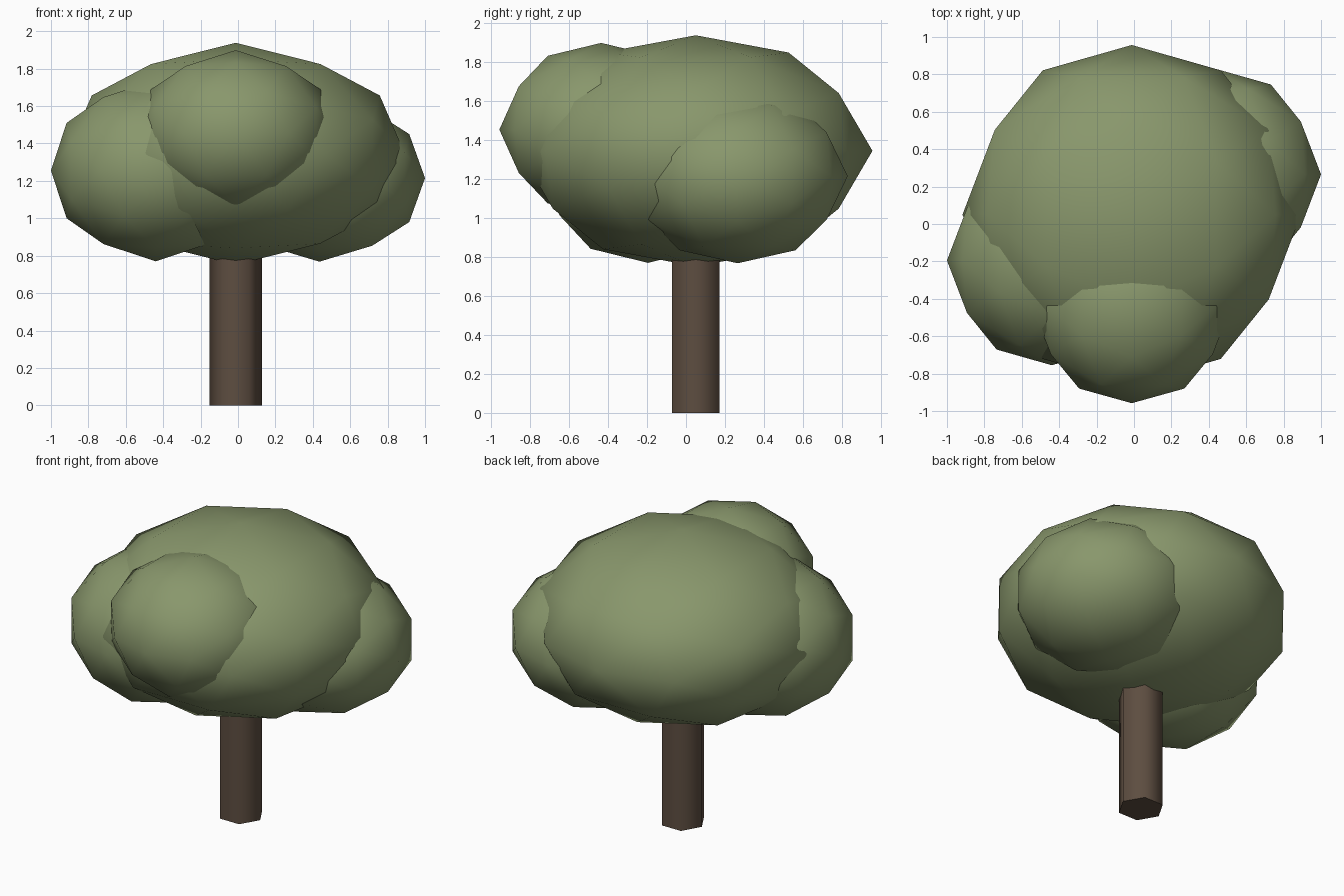
import bpy, bmesh, math
from itertools import combinations
from mathutils import Vector

if "Cube" in bpy.data.objects:
    bpy.data.objects.remove(bpy.data.objects["Cube"])


def material(name, color):
    m = bpy.data.materials.new(name)
    m.diffuse_color = (*color, 1)
    m.use_nodes = True
    m.node_tree.nodes["Principled BSDF"].inputs["Base Color"].default_value = m.diffuse_color
    return m


leaf = material("leaf_green", (0.25, 0.31, 0.15))
bark = material("bark_brown", (0.11, 0.075, 0.052))

# Once-subdivided icosahedron, two-fold axes aligned with x, y and z
PHI = (1 + math.sqrt(5)) / 2
corners = []
for s in (-1, 1):
    for t in (-PHI, PHI):
        corners += [Vector((0, s, t)), Vector((s, t, 0)), Vector((t, 0, s))]
mids = [a + b for a, b in combinations(corners, 2) if (a - b).length < 2.1]
ball = [v.normalized() for v in corners + mids]


def clump(name, center, radii):
    bm = bmesh.new()
    for v in ball:
        bm.verts.new([c + r * k for c, r, k in zip(center, radii, v)])
    bmesh.ops.convex_hull(bm, input=bm.verts)
    bmesh.ops.recalc_face_normals(bm, faces=bm.faces)
    for f in bm.faces:
        f.smooth = True
    me = bpy.data.meshes.new(name)
    bm.to_mesh(me)
    bm.free()
    me.materials.append(leaf)
    ob = bpy.data.objects.new(name, me)
    bpy.context.collection.objects.link(ob)


# Foliage
clump("main_canopy", (-0.012, 0.05, 1.345), (0.905, 0.907, 0.593))
clump("left_clump", (-0.44, -0.195, 1.255), (0.56, 0.56, 0.485))
clump("right_clump", (0.435, 0.265, 1.215), (0.565, 0.565, 0.447))
clump("front_clump", (-0.012, -0.435, 1.454), (0.535, 0.523, 0.445))

# Six-sided trunk
TOP = 0.86
bpy.ops.mesh.primitive_cylinder_add(vertices=6, radius=0.14, depth=TOP,
                                    location=(-0.012, 0.05, TOP / 2),
                                    rotation=(0, 0, math.radians(30)))
trunk = bpy.context.object
trunk.name = "trunk"
trunk.data.materials.append(bark)
bpy.ops.object.shade_smooth_by_angle(angle=math.radians(65))
